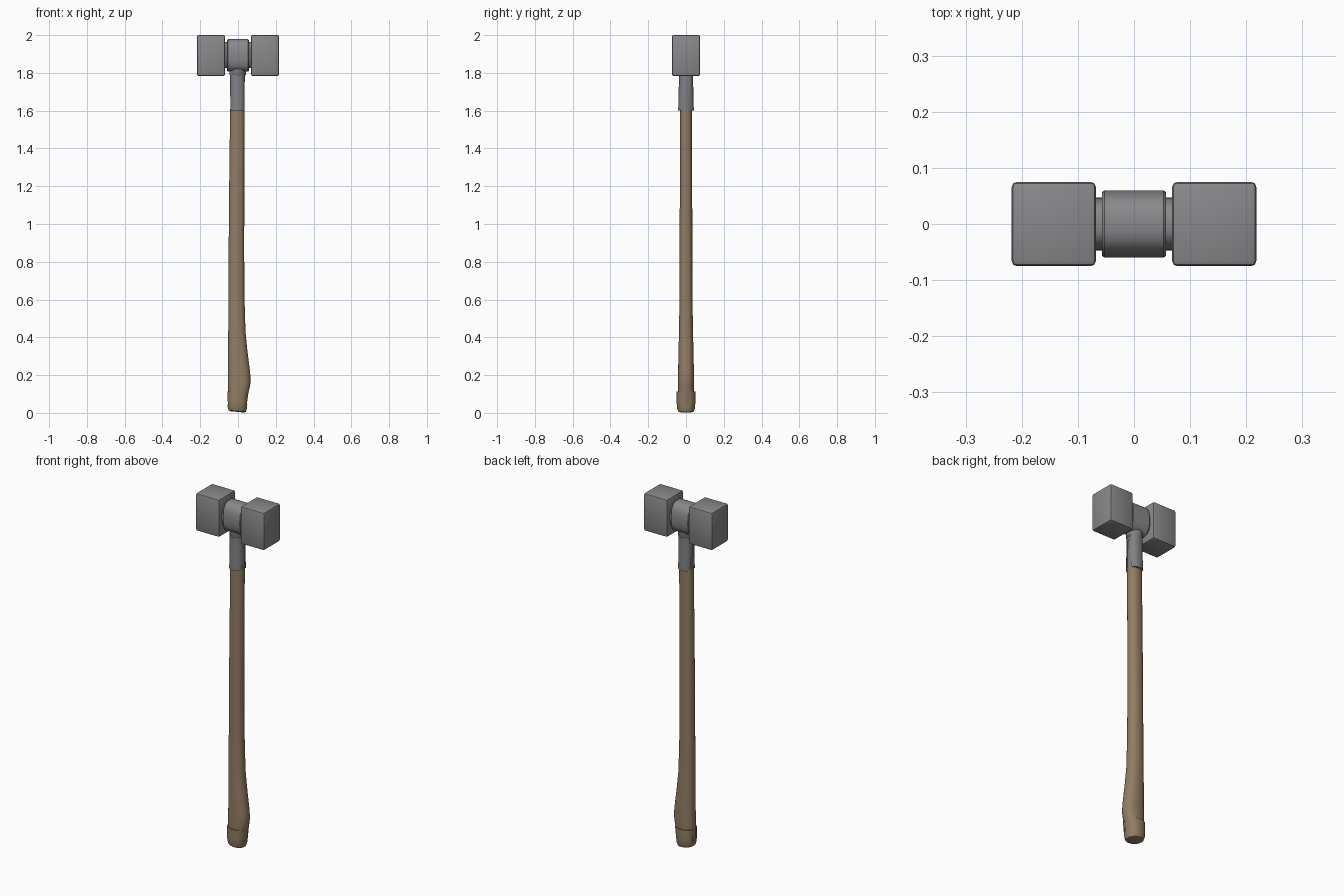
import bpy, bmesh
from math import cos, sin, pi, radians, copysign

cube = bpy.data.objects.get("Cube")
if cube:
    bpy.data.objects.remove(cube)


def material(name, rgb):
    m = bpy.data.materials.new(name)
    m.use_nodes = True
    m.diffuse_color = (*rgb, 1)
    m.node_tree.nodes["Principled BSDF"].inputs["Base Color"].default_value = (*rgb, 1)
    return m


steel = material("steel grey", (0.25, 0.25, 0.26))
iron = material("socket grey", (0.22, 0.22, 0.235))
wood = material("ash wood", (0.29, 0.205, 0.125))


def finish(name, bm, mat, smooth=True):
    bmesh.ops.recalc_face_normals(bm, faces=bm.faces)
    mesh = bpy.data.meshes.new(name)
    bm.to_mesh(mesh)
    bm.free()
    mesh.materials.append(mat)
    ob = bpy.data.objects.new(name, mesh)
    bpy.context.collection.objects.link(ob)
    bpy.ops.object.select_all(action="DESELECT")
    ob.select_set(True)
    bpy.context.view_layer.objects.active = ob
    if smooth:
        bpy.ops.object.shade_smooth_by_angle(angle=radians(35))
    return ob


def loft(name, sections, mat, power=2.0, sides=24, tilt=0.0):
    """Stack rounded rings given as (height, min x, max x, half depth)."""
    bm = bmesh.new()
    rings = []
    for z, x0, x1, ry in sections:
        ring = []
        for i in range(sides):
            a = 2 * pi * (i + 0.5) / sides
            c, s = (copysign(abs(f) ** (2 / power), f) for f in (cos(a), sin(a)))
            x = (x0 + x1) / 2 + c * (x1 - x0) / 2
            ring.append(bm.verts.new((x, s * ry, z - tilt * x * max(0, 1 - z / 0.1))))
        rings.append(ring)
    for low, high in zip(rings, rings[1:]):
        for i in range(sides):
            j = (i + 1) % sides
            bm.faces.new((low[i], low[j], high[j], high[i]))
    bm.faces.new(rings[0])
    bm.faces.new(rings[-1])
    return finish(name, bm, mat)


def drum(name, profile, z, mat, power):
    """Ring stack lying along x; profile is (x, half depth, half height)."""
    ob = loft(name, [(x, -h, h, d) for x, d, h in profile], mat, power, 32)
    for v in ob.data.vertices:
        a, b, c = v.co
        v.co = (c, b, z - a)
    return ob


def cut_slot(ob, z0, z1, w0, w1):
    """Cut a tapering slot through both x sides."""
    bm = bmesh.new()
    bmesh.ops.create_cube(bm, size=1)
    for v in bm.verts:
        top = v.co.z > 0
        v.co = (v.co.x, copysign(w1 if top else w0, v.co.y), z1 if top else z0)
    cutter = finish("slot_cutter", bm, ob.data.materials[0], False)
    cutter.hide_render = True
    bpy.context.view_layer.objects.active = ob
    mod = ob.modifiers.new("slot", "BOOLEAN")
    mod.operation, mod.solver, mod.object = "DIFFERENCE", "EXACT", cutter
    bpy.ops.object.modifier_apply(modifier=mod.name)
    bpy.data.objects.remove(cutter)


# Bevelled striking blocks
for side, sign in (("left", 1), ("right", -1)):
    bm = bmesh.new()
    bmesh.ops.create_cube(bm, size=1)
    for v in bm.verts:
        v.co = (sign * 0.143 + v.co.x * 0.15, v.co.y * 0.15, 1.892 + v.co.z * 0.216)
    bmesh.ops.bevel(bm, geom=bm.edges[:], offset=0.009, segments=2,
                    profile=0.5, affect="EDGES")
    finish(side + "_block", bm, steel)

# Neck and central eye of the head
drum("head_neck", [(-0.08, 0.047, 0.069), (0.08, 0.047, 0.069)], 1.894, steel, 2.6)
drum("head_eye", [(-0.057, 0.057, 0.082), (-0.053, 0.06, 0.086),
                  (0.053, 0.06, 0.086), (0.057, 0.057, 0.082)], 1.893, steel, 2.6)

# Collar and socket, with front and back straps parted by side slots
loft("collar", [(1.782, -0.038, 0.036, 0.037), (1.79, -0.045, 0.042, 0.042),
                (1.83, -0.045, 0.042, 0.042)], iron)
loft("socket_core", [(1.602, -0.039, 0.034, 0.033), (1.81, -0.038, 0.034, 0.034)], iron)
straps = loft("socket_straps", [(1.6, -0.044, 0.038, 0.042), (1.68, -0.043, 0.037, 0.039),
                                (1.81, -0.042, 0.036, 0.038)], iron, 2.4)
cut_slot(straps, 1.59, 1.765, 0.022, 0.008)

# Handle with a swell near the grip
loft("handle", [(0.02, -0.05, 0.044, 0.042), (0.1, -0.053, 0.054, 0.043),
                (0.14, -0.054, 0.064, 0.043), (0.17, -0.054, 0.068, 0.043),
                (0.22, -0.053, 0.064, 0.042), (0.33, -0.053, 0.05, 0.04),
                (0.43, -0.052, 0.04, 0.037), (0.6, -0.051, 0.035, 0.035),
                (0.85, -0.05, 0.033, 0.034), (1.2, -0.047, 0.034, 0.033),
                (1.61, -0.042, 0.036, 0.032)], wood, 2.3)

# End cap with a rounded base and side slots
cap = loft("end_cap", [(0.005, -0.04, 0.033, 0.034), (0.009, -0.05, 0.042, 0.042),
                       (0.025, -0.055, 0.047, 0.048), (0.06, -0.057, 0.051, 0.05),
                       (0.112, -0.057, 0.057, 0.05)], wood, 2.3, tilt=0.1)
cut_slot(cap, 0.045, 0.125, 0.02, 0.01)
